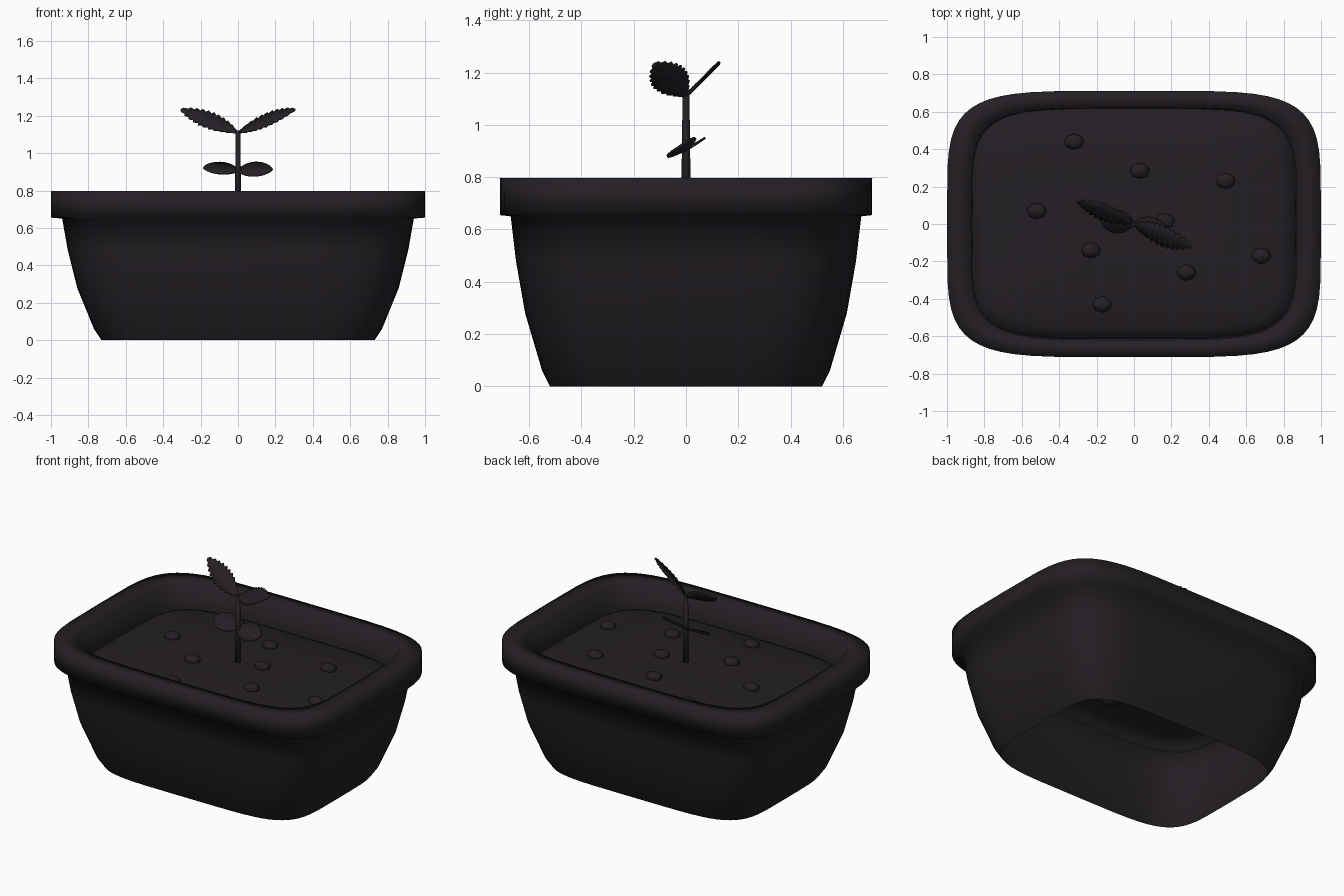
import bpy, bmesh, math
from mathutils import Vector

if "Cube" in bpy.data.objects:
    bpy.data.objects.remove(bpy.data.objects["Cube"])

mat = bpy.data.materials.new("near_black")
mat.diffuse_color = (0.017, 0.0135, 0.0175, 1)
mat.use_nodes = True
mat.node_tree.nodes["Principled BSDF"].inputs["Base Color"].default_value = mat.diffuse_color


def finish(name, bm):
    bmesh.ops.recalc_face_normals(bm, faces=bm.faces[:])
    me = bpy.data.meshes.new(name)
    bm.to_mesh(me)
    bm.free()
    for p in me.polygons:
        p.use_smooth = True
    me.materials.append(mat)
    ob = bpy.data.objects.new(name, me)
    bpy.context.collection.objects.link(ob)
    return ob


def rounded_ring(bm, a, b, z, n=56, power=5):
    ring = []
    for i in range(n):
        t = 2 * math.pi * i / n
        c, s = math.cos(t), math.sin(t)
        x = math.copysign(abs(c) ** (2 / power), c) * a
        y = math.copysign(abs(s) ** (2 / power), s) * b
        ring.append(bm.verts.new((x, y, z)))
    return ring


def loft(name, profile, cap_z=None):
    bm = bmesh.new()
    rings = [rounded_ring(bm, *p) for p in profile]
    n = len(rings[0])
    for r, s in zip(rings, rings[1:]):
        for i in range(n):
            j = (i + 1) % n
            bm.faces.new((r[i], r[j], s[j], s[i]))
    if cap_z is not None:
        c = bm.verts.new((0, 0, cap_z))
        for i in range(n):
            bm.faces.new((rings[-1][i], rings[-1][(i + 1) % n], c))
    return finish(name, bm)


# Pot: open-bottomed wall, overhanging rim and inner lip (half x, half y, z)
loft("pot", [(.73, .52, 0), (.77, .55, .06), (.86, .615, .28), (.91, .65, .48),
             (.94, .67, .65), (1, .711, .655), (1, .712, .797),
             (.87, .62, .797), (.865, .615, .59)])


# Soil: shallow mound with steeper edges, inside the pot
def soil_z(f):
    return .60 + .09 * max(0, 1 - f ** 3) ** .4


loft("soil", [(.866 * f, .616 * f, soil_z(f)) for f in (1, .97, .92, .84, .7, .5, .25)], .69)

# Pebbles scattered on the soil
pebbles = [(-.32, .44), (.03, .285), (.49, .23), (-.52, .07), (.165, .015),
           (-.23, -.14), (.28, -.26), (.68, -.17), (-.17, -.43)]
for k, (x, y) in enumerate(pebbles):
    bm = bmesh.new()
    bmesh.ops.create_uvsphere(bm, u_segments=8, v_segments=6, radius=1)
    bmesh.ops.scale(bm, vec=(.053, .043, .03), verts=bm.verts)
    f = ((x / .866) ** 4 + (y / .616) ** 4) ** .25
    ob = finish(f"pebble_{k + 1}", bm)
    ob.location = (x, y, soil_z(f) + .006)

# Stem: slim taper
bm = bmesh.new()
bmesh.ops.create_cone(bm, cap_ends=True, segments=10, radius1=.019, radius2=.013, depth=.46)
finish("stem", bm).location = (0, 0, .89)


# Leaf: two half blades along a slightly creased midrib, optional toothed edge
def leaf(name, base, tip, across, half, teeth=0, power=1.0):
    base, tip, across = Vector(base), Vector(tip), Vector(across).normalized()
    normal = (tip - base).cross(across).normalized()
    if normal.z < 0:
        normal.negate()
    stations = [(0, .004)]
    steps = teeth * 2 if teeth else 14
    for i in range(1, steps):
        t = i / steps
        w = half * math.sin(math.pi * t) ** power
        if teeth:
            w = w * (1.08 if i % 2 else .82)
            t += .016 if i % 2 else -.004
        stations.append((t, w))
    stations.append((1, .002))
    bm = bmesh.new()
    rows = []
    for t, w in stations:
        mid = base.lerp(tip, t)
        lift = normal * (w * .08)
        rows.append([bm.verts.new(p) for p in
                     (mid - across * w + lift, mid - normal * .003, mid + across * w + lift)])
    for r, s in zip(rows, rows[1:]):
        for k in (0, 1):
            bm.faces.new((r[k], r[k + 1], s[k + 1], s[k]))
    ob = finish(name, bm)
    sol = ob.modifiers.new("thickness", "SOLIDIFY")
    sol.thickness = .008
    sol.offset = 0


# Upper toothed pair
leaf("upper_leaf_left", (0, 0, 1.11), (-.305, .125, 1.235), (.49, .615, .615), .058, 11, .75)
leaf("upper_leaf_right", (0, 0, 1.11), (.305, -.12, 1.235), (.04, .84, .54), .066, 11, .75)
# Lower smooth oval pair
leaf("lower_leaf_left", (0, 0, .905), (-.185, .03, .925), (.15, .85, .42), .068, 0, .6)
leaf("lower_leaf_right", (0, 0, .905), (.185, -.03, .915), (0, .8, .55), .065, 0, .6)
